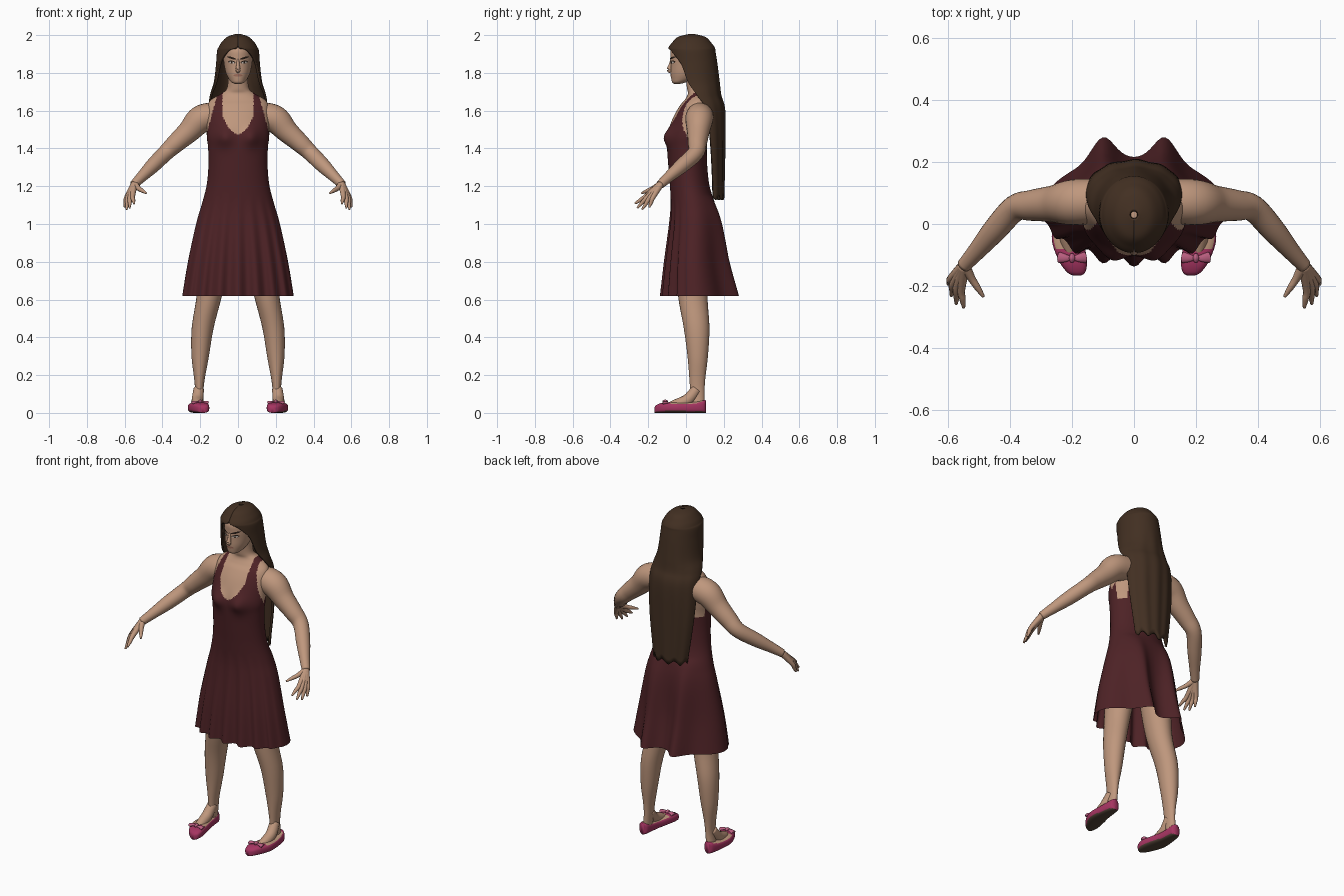
import bpy, bmesh, math
from mathutils import Vector

cube = bpy.data.objects.get("Cube")
if cube:
    bpy.data.objects.remove(cube)


def material(name, rgb):
    m = bpy.data.materials.new(name)
    m.use_nodes = True
    m.diffuse_color = (*rgb, 1)
    m.node_tree.nodes["Principled BSDF"].inputs["Base Color"].default_value = (*rgb, 1)
    return m


SKIN = material("skin", (.52, .31, .205))
DRESS = material("dark red cloth", (.075, .016, .019))
HAIR = material("brown hair", (.055, .029, .016))
SHOE = material("pink leather", (.38, .035, .12))
BOW = material("light pink bow", (.48, .11, .21))
SOLE = material("brown sole", (.09, .06, .04))
BROW = material("dark brow", (.02, .012, .008))
WHITE = material("eye white", (.6, .55, .5))
LIPS = material("lips", (.36, .16, .11))


def spline(rows, n):
    """Smoothly resample a list of tuples, n steps per span."""
    pts = [Vector(r) for r in rows]
    ext = [pts[0]] + pts + [pts[-1]]
    out = []
    for i in range(len(pts) - 1):
        a, b, c, d = ext[i:i + 4]
        for k in range(n):
            t = k / n
            out.append(.5 * (2 * b + (c - a) * t + (2 * a - 5 * b + 4 * c - d) * t * t
                             + (3 * b - a - 3 * c + d) * t ** 3))
    return out + [pts[-1]]


def skin_rings(name, rings, mats, closed=True, caps=True, rule=None, mirror=False, solid=0):
    """Bridge rings of points into one smooth object."""
    bm = bmesh.new()
    vs = [[bm.verts.new(p) for p in ring] for ring in rings]
    n = len(vs[0])
    for r, s in zip(vs, vs[1:]):
        for i in range(n if closed else n - 1):
            j = (i + 1) % n
            bm.faces.new((r[i], r[j], s[j], s[i]))
    if caps:
        bm.faces.new(vs[0])
        bm.faces.new(vs[-1])
    bmesh.ops.recalc_face_normals(bm, faces=bm.faces)
    bm.normal_update()
    for f in bm.faces:
        f.smooth = True
        if rule:
            f.material_index = rule(f.calc_center_median(), f.normal)
    mesh = bpy.data.meshes.new(name)
    bm.to_mesh(mesh)
    bm.free()
    for m in mats:
        mesh.materials.append(m)
    ob = bpy.data.objects.new(name, mesh)
    bpy.context.collection.objects.link(ob)
    if solid:
        mod = ob.modifiers.new("thickness", 'SOLIDIFY')
        mod.thickness, mod.offset = solid, 0
    if mirror:
        ob.modifiers.new("mirror", 'MIRROR').use_clip = False
    return ob


def angles(n):
    return [2 * math.pi * i / n for i in range(n)]


def tube(name, path, mat, n=14, steps=5, mirror=True, flat=1):
    """Round limb along (x, y, z, radius) points."""
    pts = spline(path, steps)
    rings = []
    for i, p in enumerate(pts):
        d = (pts[min(i + 1, len(pts) - 1)] - pts[max(i - 1, 0)]).to_3d()
        q = d.to_track_quat('Z', 'Y')
        ring = [q @ Vector((math.cos(a), math.sin(a), 0)) * p[3] for a in angles(n)]
        rings.append([p.to_3d() + Vector((v.x, v.y, v.z * flat)) for v in ring])
    return skin_rings(name, rings, [mat], mirror=mirror)


# Torso and dress: z, half width, front y, back y
body = [(.62, .295, -.12, .215), (.8, .265, -.105, .185), (1, .222, -.085, .172),
        (1.1, .193, -.08, .155), (1.2, .167, -.085, .125), (1.3, .157, -.093, .113),
        (1.4, .158, -.1, .11), (1.46, .165, -.1, .115), (1.52, .165, -.085, .125),
        (1.58, .165, -.06, .135), (1.63, .16, -.03, .135), (1.66, .14, -.005, .13),
        (1.69, .09, .01, .115), (1.72, .058, .005, .1), (1.8, .052, -.005, .095)]


def body_ring(row):
    z, rx, yf, yb = row
    ring = []
    flare = max(0, (1.15 - z) / .53)
    for a in angles(144):
        x, c = rx * math.sin(a), math.cos(a)
        y = (yf + yb) / 2 - c * (yb - yf) / 2
        lump = math.exp(-((abs(x) - .1) / .05) ** 2)
        if c < 0:      # seat and back drape
            y += .075 * flare ** .7 * lump * min(1, -2 * c)
        else:          # front pleats and bust
            y -= .018 * flare * math.cos(18 * a) * c
            bust = math.exp(-((abs(x) - .075) / .045) ** 2 - ((z - 1.46) / .05) ** 2)
            y -= .03 * bust * c
        ring.append((x, y, z))
    return ring


def dress_rule(p, normal):
    x, z = abs(p.x), p.z
    mid = .035
    if z < (1.43 if p.y < mid else 1.39):
        return 0
    inner = .083 * math.sqrt(min(1, max(0, (z - 1.475) / .1)))
    outer = .165 - max(0, z - 1.48) * .27
    if p.y > mid:
        inner, outer = .08, .112
    return 0 if inner < x < outer and z < 1.7 else 1


skin_rings("dress_and_torso", [body_ring(r) for r in spline(body, 9)], [DRESS, SKIN],
           caps=False, rule=dress_rule)

# Head: z, half width, front y, back y
head = [(1.742, .016, -.062, -.03), (1.75, .034, -.073, .0), (1.77, .05, -.078, .05),
        (1.8, .064, -.081, .085), (1.84, .073, -.081, .11), (1.88, .077, -.082, .12),
        (1.92, .074, -.08, .12), (1.955, .055, -.055, .1), (1.98, .02, 0, .05)]
head_rows = spline(head, 6)
skin_rings("head", [[(rx * math.sin(a), (f + b) / 2 - math.cos(a) * (b - f) / 2, z)
                     for a in angles(40)] for z, rx, f, b in head_rows], [SKIN])


def face_point(x, z, lift):
    _, rx, f, b = min(head_rows, key=lambda r: abs(r[0] - z))
    return (x, (f + b) / 2 - math.sqrt(max(0, 1 - (x / rx) ** 2)) * (b - f) / 2 - lift, z)


def face_plate(name, x, z, w, h, mat, tilt=0, lift=.002, mirror=True):
    rings = [[face_point(x + w * s * math.cos(a), z + h * s * math.sin(a) + tilt * w * s * math.cos(a), lift)
              for a in angles(16)] for s in (.05, .5, 1)]
    skin_rings(name, rings, [mat], caps=False, mirror=mirror)


face_plate("eyebrows", .034, 1.879, .024, .0055, BROW, .28, .004)
face_plate("eye_rims", .033, 1.857, .019, .008, BROW, .1, .002)
face_plate("eye_whites", .033, 1.855, .015, .005, WHITE, .1, .004)
face_plate("irises", .033, 1.855, .005, .005, BROW, 0, .006)
face_plate("mouth", 0, 1.787, .025, .007, LIPS, 0, .003, False)
tube("nose", [(0, -.076, 1.872, .006), (0, -.084, 1.84, .009), (0, -.089, 1.817, .013),
              (0, -.08, 1.806, .009)], SKIN, mirror=False)

# Hair: z, half width, centre y, depth, wrap angle from the back
hair = [(2, .012, .03, .012, 180), (1.985, .055, .03, .07, 180), (1.955, .085, .03, .1, 180),
        (1.932, .098, .03, .117, 176), (1.915, .105, .032, .118, 152),
        (1.85, .11, .04, .12, 123), (1.75, .122, .05, .122, 108), (1.68, .143, .07, .11, 96),
        (1.6, .15, .1, .1, 86), (1.4, .142, .12, .08, 82), (1.14, .108, .135, .06, 82)]


def hair_ring(row):
    z, rx, cy, ry, wrap = row
    ring = []
    for i in range(81):
        a = math.radians(min(wrap, 180)) * (i / 40 - 1)
        wave = 1 + .035 * math.sin(11 * a + 1) * min(1, max(0, (1.85 - z) / .4))
        drop = .012 * math.sin(9 * a) if z < 1.2 else 0
        ring.append((rx * math.sin(a), cy + ry * math.cos(a) * wave, z + drop))
    return ring


skin_rings("hair", [hair_ring(r) for r in spline(hair, 6)], [HAIR],
           closed=False, caps=False, solid=.012)

# Arms and hands
tube("arms", [(.11, .075, 1.575, .07), (.195, .07, 1.555, .074), (.26, .065, 1.49, .06),
              (.33, .06, 1.427, .05), (.385, .05, 1.375, .043), (.45, -.02, 1.31, .039),
              (.51, -.09, 1.25, .029), (.55, -.135, 1.21, .023)], SKIN, 24)
fingers = {"index": ((.558, -.212, 1.147), (.55, -.27, 1.108)),
           "middle": ((.572, -.205, 1.142), (.574, -.258, 1.085)),
           "ring": ((.583, -.192, 1.138), (.59, -.232, 1.077)),
           "little": ((.59, -.175, 1.14), (.6, -.195, 1.088)),
           "thumb": ((.525, -.175, 1.188), (.486, -.235, 1.163))}
for name, (base, tip) in fingers.items():
    mid = [(a + b) / 2 for a, b in zip(base, tip)]
    tube(name + "_fingers", [(.548, -.133, 1.212, .019), (*base, .013), (*mid, .0105), (*tip, .005)],
         SKIN, 10)

# Legs: z, centre x, centre y, half width, half depth
legs = [(1, .095, .04, .085, .09), (.8, .125, .035, .08, .088), (.62, .152, .036, .067, .078),
        (.45, .187, .056, .058, .068), (.3, .2, .062, .046, .054), (.18, .204, .06, .028, .042),
        (.11, .206, .06, .022, .038), (.03, .214, .062, .024, .036)]
skin_rings("legs", [[(cx + rx * math.cos(a), cy + ry * math.sin(a), z) for a in angles(28)]
                    for z, cx, cy, rx, ry in spline(legs, 5)], [SKIN], mirror=True)
tube("insteps", [(.208, .055, .125, .028), (.214, .01, .07, .031), (.212, -.05, .045, .028),
                 (.205, -.1, .03, .02)], SKIN, 16)

# Shoes: y, centre x, half width, height
shoes = [(-.167, .184, .012, .03), (-.155, .187, .03, .043), (-.12, .197, .045, .054),
         (-.06, .213, .051, .055), (0, .22, .043, .054), (.06, .22, .035, .06),
         (.095, .218, .027, .067), (.106, .218, .012, .066)]


def shoe_ring(row):
    y, cx, w, h = row
    ring = []
    for a in angles(32):
        s, c = math.sin(a), math.cos(a)
        ring.append((cx + w * math.copysign(abs(s) ** .7, s), y,
                     h / 2 + h / 2 * math.copysign(abs(c) ** .6, c)))
    return ring


def shoe_rule(p, normal):
    if normal.z < -.6:
        return 1
    return 2 if normal.z > .7 and -.085 < p.y < .085 else 0


skin_rings("shoes", [shoe_ring(r) for r in spline(shoes, 6)], [SHOE, SOLE, SKIN],
           rule=shoe_rule, mirror=True)

# Shoe bows
for side, label in ((-1, "inner"), (1, "outer")):
    tube(label + "_bow_loops", [(.2, -.11, .058, .005), (.2 + side * .022, -.11, .058, .013),
                                (.2 + side * .042, -.108, .052, .018)], BOW, 10, flat=.5)
tube("bow_knots", [(.2, -.123, .058, .006), (.2, -.11, .061, .01), (.2, -.097, .058, .006)], BOW, 10)
